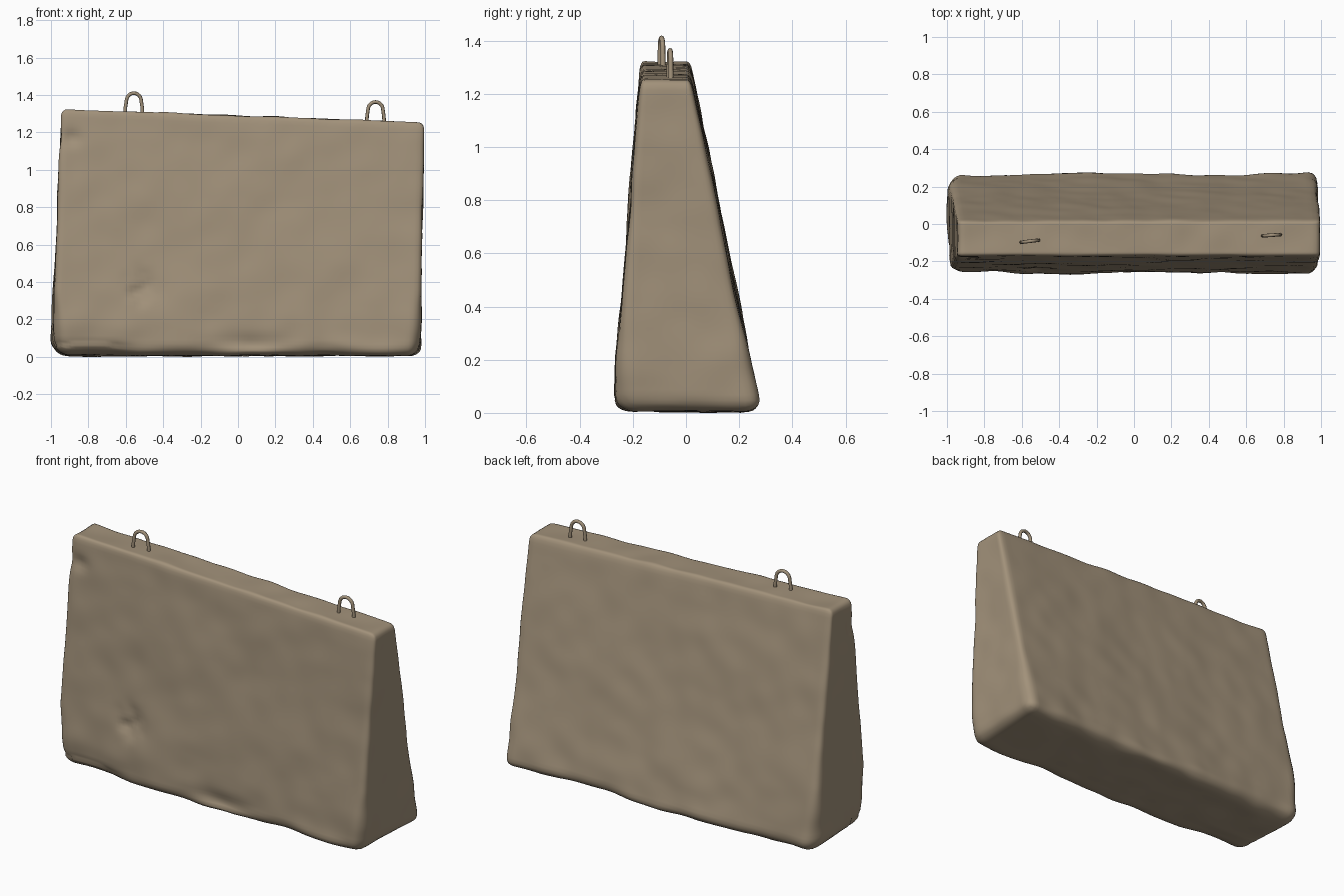
import bpy, bmesh, math
from mathutils import Vector, noise

if "Cube" in bpy.data.objects:
    bpy.data.objects.remove(bpy.data.objects["Cube"])

concrete = bpy.data.materials.new("tan concrete")
concrete.diffuse_color = (0.36, 0.285, 0.195, 1)
concrete.use_nodes = True
concrete.node_tree.nodes["Principled BSDF"].inputs["Base Color"].default_value = concrete.diffuse_color


def lerp(a, b, t):
    return a + (b - a) * t


def bump(x, z, cx, cz, rx, rz):
    return math.exp(-((x - cx) / rx) ** 2 - ((z - cz) / rz) ** 2)


# Concrete block: finely cut box, rounded, tapered, then weathered
H = Vector((1.0, 0.22, 0.66))
bm = bmesh.new()
bmesh.ops.create_cube(bm, size=2)
for v in bm.verts:
    v.co = Vector(v.co[i] * H[i] for i in range(3))
for axis, cuts in enumerate((90, 22, 60)):
    normal = Vector((0, 0, 0))
    normal[axis] = 1
    for k in range(1, cuts):
        bmesh.ops.bisect_plane(bm, geom=bm.verts[:] + bm.edges[:] + bm.faces[:],
                               plane_co=normal * H[axis] * (2 * k / cuts - 1), plane_no=normal)

for v in bm.verts:
    p = v.co.copy()
    low = max(0, min(1, (-0.3 - p.z) / 0.3))
    chip = noise.noise(Vector((p.x * 3, p.y * 2 + 5, 1.3)))
    r = 0.035 + low * (0.03 + 0.035 * chip)
    if p.x < 0:
        r += low * 0.035 * min(1, -p.x * 1.5)
    inner = Vector(max(r - H[i], min(H[i] - r, p[i])) for i in range(3))
    d = p - inner
    p = inner + d.normalized() * r
    u, s, t = [(p[i] / H[i] + 1) / 2 for i in range(3)]
    # Taper towards a top that slopes down to the right
    x = lerp(lerp(-1.0, -0.945, t), lerp(0.975, 0.995, t), u)
    y = lerp(lerp(-0.275, -0.172, t), lerp(0.28, 0.018, t), s)
    z = lerp(0.008, lerp(1.325, 1.255, u), t)
    q = Vector((x, y, z))
    out = d.normalized()
    # Broad unevenness, stronger near the worn foot
    n = 0.008 * noise.noise(q * 2.6) + 0.005 * noise.noise(q * 7)
    n += low * 0.012 * noise.noise(q * 6 + Vector((3, 1, 7)))
    if s < 0.3:  # dents in the front face
        n -= 0.022 * bump(x, z, -0.52, 0.37, 0.07, 0.08) * (1 + noise.noise(q * 18))
        n -= 0.018 * bump(x, z, -0.89, 1.17, 0.05, 0.04)
        n -= 0.022 * bump(x, z, -0.80, 0.07, 0.22, 0.07)
        n -= 0.020 * bump(x, z, 0.05, 0.07, 0.25, 0.05)
    if out.z < -0.5:
        n *= 0.5
    v.co = q + out * n

low_z = min(v.co.z for v in bm.verts)
for v in bm.verts:
    v.co.z -= low_z * max(0, 1 - v.co.z)
bmesh.ops.recalc_face_normals(bm, faces=bm.faces[:])
for f in bm.faces:
    f.smooth = True
me = bpy.data.meshes.new("concrete_block")
bm.to_mesh(me)
bm.free()
me.materials.append(concrete)
block = bpy.data.objects.new("concrete_block", me)
bpy.context.collection.objects.link(block)


# Lifting loops: bent wire standing in the top face
def lifting_loop(name, x, y, top, turn):
    cu = bpy.data.curves.new(name, 'CURVE')
    cu.dimensions = '3D'
    cu.bevel_depth = 0.0095
    cu.bevel_resolution = 2
    cu.use_fill_caps = True
    pts = [(-0.049, top - 0.16), (-0.045, top - 0.085)]
    pts += [(-0.040 * math.cos(a), top - 0.052 + 0.042 * math.sin(a))
            for a in [math.pi * i / 12 for i in range(13)]]
    pts += [(0.045, top - 0.085), (0.049, top - 0.16)]
    sp = cu.splines.new('POLY')
    sp.points.add(len(pts) - 1)
    for point, (px, pz) in zip(sp.points, pts):
        point.co = (x + px * math.cos(turn), y + px * math.sin(turn), pz, 1)
    sp.use_smooth = True
    cu.materials.append(concrete)
    ob = bpy.data.objects.new(name, cu)
    bpy.context.collection.objects.link(ob)


lifting_loop("left_lifting_loop", -0.557, -0.092, 1.42, 0.12)
lifting_loop("right_lifting_loop", 0.735, -0.06, 1.373, 0.07)
